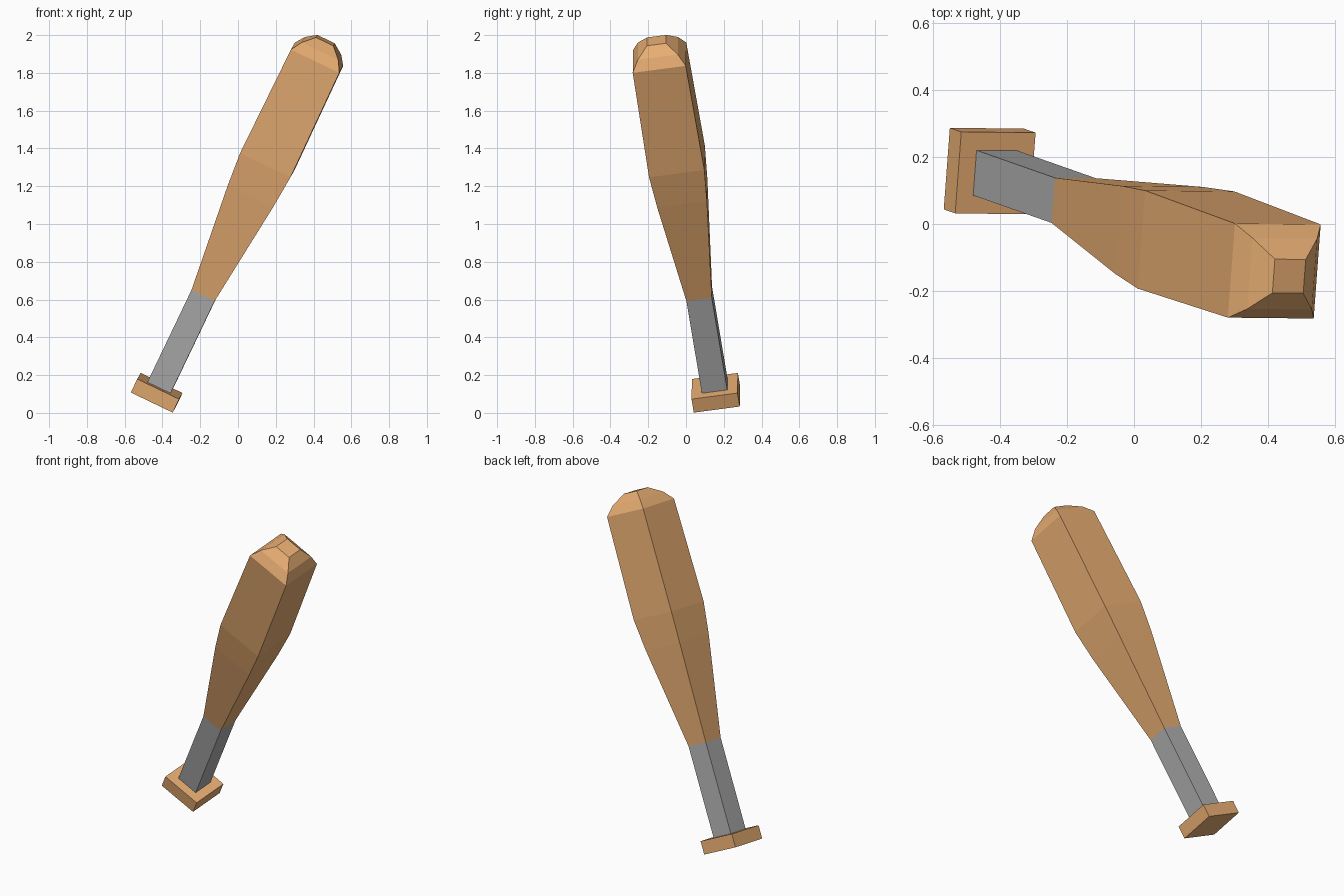
import bpy, bmesh
from mathutils import Matrix, Vector

if "Cube" in bpy.data.objects:
    bpy.data.objects.remove(bpy.data.objects["Cube"])

# Tilted frame of the bat: W runs along the shaft, U and V across it
W = Vector((0.427, -0.150, 0.892)).normalized()
V = Vector((0.078, 0.987, 0.14))
V = (V - W * V.dot(W)).normalized()
U = V.cross(W)
FRAME = Matrix.Translation((-0.18, 0.07, 0.63)) @ Matrix((U, V, W)).transposed().to_4x4()

wood = bpy.data.materials.new("wood")
wood.diffuse_color = (0.80, 0.42, 0.17, 1)
wood.use_nodes = True
wood.node_tree.nodes["Principled BSDF"].inputs["Base Color"].default_value = wood.diffuse_color
grip = bpy.data.materials.new("grip")
grip.diffuse_color = (0.42, 0.42, 0.42, 1)
grip.use_nodes = True
grip.node_tree.nodes["Principled BSDF"].inputs["Base Color"].default_value = grip.diffuse_color


def square_loft(name, rings, mat):
    """Square-section solid from (position along shaft, half width) rings."""
    bm = bmesh.new()
    loops = [[bm.verts.new((sx * r, sy * r, t))
              for sx, sy in ((-1, -1), (1, -1), (1, 1), (-1, 1))]
             for t, r in rings]
    for a, b in zip(loops, loops[1:]):
        for i in range(4):
            j = (i + 1) % 4
            bm.faces.new((a[i], a[j], b[j], b[i]))
    bm.faces.new(loops[0][::-1])
    bm.faces.new(loops[-1])
    me = bpy.data.meshes.new(name)
    bm.to_mesh(me)
    bm.free()
    me.materials.append(mat)
    ob = bpy.data.objects.new(name, me)
    ob.matrix_world = FRAME
    bpy.context.collection.objects.link(ob)


# End knob
square_loft("knob", [(-0.627, 0.123), (-0.547, 0.123)], wood)
# Wrapped grip
square_loft("handle", [(-0.547, 0.068), (0, 0.068)], grip)
# Barrel with rounded tip
square_loft("barrel", [(0, 0.068), (0.597, 0.133), (0.786, 0.148),
                       (1.402, 0.142), (1.457, 0.107), (1.505, 0.051)], wood)
